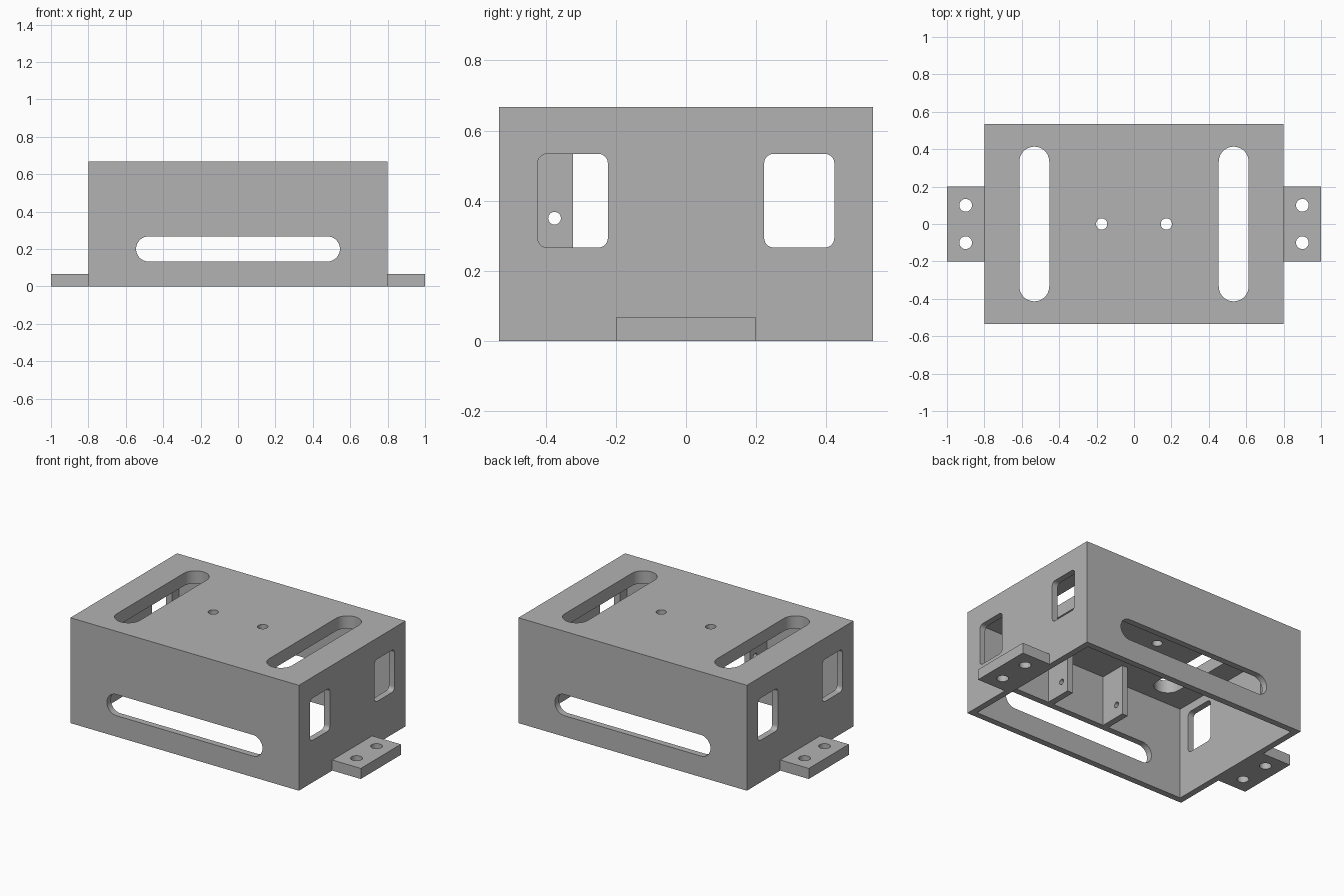
import bpy, bmesh, math
from mathutils import Matrix, Vector

cube = bpy.data.objects.get("Cube")
if cube:
    bpy.data.objects.remove(cube, do_unlink=True)

grey = bpy.data.materials.new("plain grey")
grey.use_nodes = True
GREY = (0.45, 0.45, 0.45, 1)
grey.diffuse_color = GREY
grey.node_tree.nodes["Principled BSDF"].inputs["Base Color"].default_value = GREY

WIDTH, DEPTH, HEIGHT = 1.6, 1.067, 0.667
WALL, ROOF = 0.04, 0.08

# Rotations that turn a prism along z into one along x or y (profile = y,z or x,z)
AXES = {
    "x": Matrix(((0, 0, 1), (1, 0, 0), (0, 1, 0))),
    "y": Matrix(((1, 0, 0), (0, 0, -1), (0, 1, 0))),
    "z": Matrix.Identity(3),
}


def prism(name, w, h, length, centre, axis="z", radius=0, steps=10):
    """Rounded rectangle w by h, extruded along an axis about its centre."""
    points = []
    for i, (sx, sy) in enumerate(((1, 1), (-1, 1), (-1, -1), (1, -1))):
        cx, cy = sx * (w / 2 - radius), sy * (h / 2 - radius)
        if radius == 0:
            points.append((cx, cy))
            continue
        for k in range(steps + 1):
            a = math.pi / 2 * (i + k / steps)
            points.append((cx + radius * math.cos(a), cy + radius * math.sin(a)))
    bm = bmesh.new()
    verts = [bm.verts.new((x, y, -length / 2)) for x, y in points]
    bmesh.ops.remove_doubles(bm, verts=verts, dist=1e-5)
    face = bm.faces.new([v for v in verts if v.is_valid])
    side = bmesh.ops.extrude_face_region(bm, geom=[face])["geom"]
    top = [g for g in side if isinstance(g, bmesh.types.BMVert)]
    bmesh.ops.translate(bm, verts=top, vec=(0, 0, length))
    bmesh.ops.transform(bm, matrix=Matrix.Translation(Vector(centre)) @ AXES[axis].to_4x4(), verts=bm.verts)
    bmesh.ops.recalc_face_normals(bm, faces=bm.faces)
    mesh = bpy.data.meshes.new(name)
    bm.to_mesh(mesh)
    bm.free()
    mesh.materials.append(grey)
    ob = bpy.data.objects.new(name, mesh)
    bpy.context.collection.objects.link(ob)
    return ob


def cut(target, *args, **kwargs):
    """Subtract a prism from the target and discard the cutter."""
    cutter = prism("cutter", *args, **kwargs)
    cutter.hide_render = True
    mod = target.modifiers.new("cut", "BOOLEAN")
    mod.operation, mod.solver, mod.object = "DIFFERENCE", "EXACT", cutter
    select(target)
    bpy.ops.object.modifier_apply(modifier=mod.name)
    bpy.data.objects.remove(cutter, do_unlink=True)


def select(ob):
    bpy.ops.object.select_all(action="DESELECT")
    ob.select_set(True)
    bpy.context.view_layer.objects.active = ob


def hole(target, r, length, centre, axis="z"):
    cut(target, 2 * r, 2 * r, length, centre, axis, radius=r)


# Housing: hollow box, open underneath
housing = prism("housing", WIDTH, DEPTH, HEIGHT, (0, 0, HEIGHT / 2))
parts = [housing]
cavity = 2 * (HEIGHT - ROOF)
cut(housing, WIDTH - 2 * WALL, DEPTH - 2 * WALL, cavity, (0, 0, 0))

# Long slot through the front and back walls
cut(housing, 1.09, 0.134, 2, (0, 0, 0.2), "y", radius=0.067)

for s in (-1, 1):
    # Side windows, roof slots and roof screw holes
    cut(housing, 0.2, 0.267, 3, (0, s * 0.323, 0.4), "x", radius=0.027)
    cut(housing, 0.16, 0.827, 0.4, (s * 0.533, 0, HEIGHT), radius=0.08)
    hole(housing, 0.03, 0.4, (s * 0.173, 0, HEIGHT))

    # Mounting tabs with two screw holes
    side = "left" if s > 0 else "right"
    tab = prism(side + "_mounting_tab", 0.2, 0.4, 0.067, (s * 0.9, 0, 0.0335))
    for y in (-0.1, 0.1):
        hole(tab, 0.034, 0.3, (s * 0.9, y, 0))
    parts.append(tab)

# Inner bracket plates hanging from the roof against the front wall
y0, y1, z0, z1 = -DEPTH / 2 + WALL, -0.322, 0.267, HEIGHT - ROOF
for name, x in (("left_inner_bracket", 0.208), ("right_inner_bracket", -0.203)):
    bracket = prism(name, y1 - y0, z1 - z0, 0.04, (x, (y0 + y1) / 2, (z0 + z1) / 2), "x")
    hole(bracket, 0.018, 0.3, (x, -0.375, 0.35), "x")
    parts.append(bracket)

for ob in parts:
    select(ob)
    bpy.ops.object.shade_smooth_by_angle(angle=math.radians(30))
